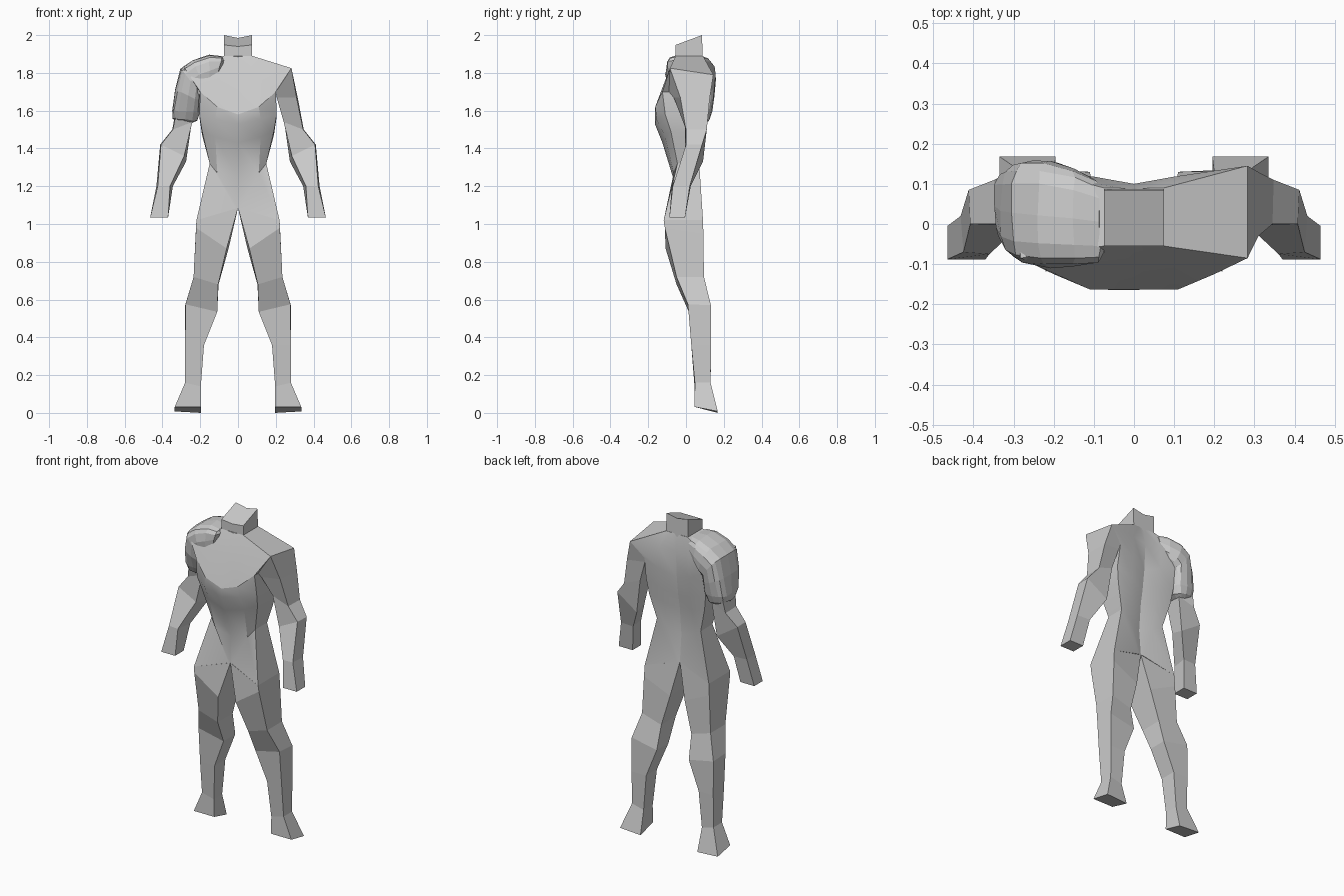
import bpy, bmesh, math, random
from mathutils import Vector

random.seed(4)

def material(name, v):
    m = bpy.data.materials.new(name)
    m.diffuse_color = (v, v, v, 1)
    return m

grey = material("plain grey", 0.6)

def loft(name, rings, side=1, smooth=None):
    """Skin closed rings of points, cap both ends; side=-1 mirrors in x."""
    bm = bmesh.new()
    vr = [[bm.verts.new((p[0] * side, p[1], p[2])) for p in r] for r in rings]
    n = len(rings[0])
    for a, b in zip(vr, vr[1:]):
        for i in range(n):
            j = (i + 1) % n
            bm.faces.new((a[i], a[j], b[j], b[i]))
    bm.faces.new(vr[0])
    bm.faces.new(vr[-1])
    bmesh.ops.recalc_face_normals(bm, faces=bm.faces)
    me = bpy.data.meshes.new(name)
    bm.to_mesh(me)
    bm.free()
    me.materials.append(grey)
    ob = bpy.data.objects.new(name, me)
    bpy.context.collection.objects.link(ob)
    if smooth:
        bpy.ops.object.select_all(action='DESELECT')
        ob.select_set(True)
        bpy.context.view_layer.objects.active = ob
        bpy.ops.object.shade_smooth_by_angle(angle=math.radians(smooth))
    return ob

def full(half):
    """Half section from front centre to back centre -> full ring."""
    return half + [(-x, y, z) for x, y, z in reversed(half[1:-1])]

# Torso: half sections from the neck base down to the hips
torso = [
    [(0, -.055, 1.885), (.04, -.055, 1.89), (.075, -.055, 1.89), (.075, .09, 1.89), (.04, .09, 1.89), (0, .085, 1.89)],
    [(0, -.105, 1.77), (.1, -.103, 1.78), (.283, -.085, 1.825), (.283, .145, 1.79), (.1, .118, 1.79), (0, .1, 1.79)],
    [(0, -.163, 1.58), (.11, -.163, 1.62), (.2, -.125, 1.70), (.2, .12, 1.70), (.1, .115, 1.66), (0, .09, 1.62)],
    [(0, -.165, 1.53), (.12, -.155, 1.555), (.205, -.11, 1.58), (.205, .1, 1.57), (.1, .1, 1.53), (0, .075, 1.50)],
    [(0, -.125, 1.43), (.12, -.11, 1.46), (.19, -.08, 1.49), (.19, .09, 1.47), (.09, .085, 1.44), (0, .06, 1.42)],
    [(0, -.07, 1.25), (.11, -.065, 1.27), (.15, -.045, 1.32), (.15, .07, 1.32), (.08, .065, 1.28), (0, .045, 1.25)],
    [(0, -.075, 1.085), (.01, -.075, 1.08), (.22, -.118, 1.02), (.22, .09, 1.02), (.02, .065, 1.08), (0, .06, 1.085)],
]
loft("torso", [full(h) for h in torso], smooth=22)

# Neck with sloping top
neck = [
    [(0, -.055, 1.87), (.075, -.055, 1.87), (.075, .088, 1.87), (0, .088, 1.87)],
    [(0, -.055, 1.94), (.075, -.055, 1.948), (.075, .085, 2.0), (0, .085, 1.985)],
]
loft("neck", [full(h) for h in neck])

# Limb rings: front inner, front outer, back outer, back inner
leg = [
    [(0, -.075, 1.085), (.22, -.118, 1.02), (.22, .09, 1.02), (0, .06, 1.085)],
    [(.06, -.108, .87), (.222, -.112, .98), (.224, .092, .95), (.05, .085, .87)],
    [(.105, -.05, .68), (.235, -.05, .72), (.235, .095, .72), (.103, .095, .68)],
    [(.11, .015, .535), (.278, .01, .575), (.28, .132, .57), (.11, .13, .535)],
    [(.18, .028, .36), (.28, .028, .36), (.28, .133, .36), (.18, .133, .36)],
    [(.197, .045, .14), (.28, .047, .16), (.28, .13, .16), (.2, .13, .14)],
    [(.195, .045, .032), (.335, .045, .032), (.335, .168, .008), (.195, .168, 0)],
]
arm = [
    [(.2, -.09, 1.70), (.283, -.085, 1.825), (.283, .145, 1.79), (.2, .12, 1.70)],
    [(.205, -.065, 1.67), (.31, -.03, 1.67), (.318, .125, 1.66), (.205, .11, 1.67)],
    [(.242, -.005, 1.54), (.345, 0, 1.5), (.348, .11, 1.5), (.245, .1, 1.54)],
    [(.285, -.005, 1.36), (.408, 0, 1.42), (.412, .085, 1.42), (.275, .09, 1.33)],
    [(.36, -.075, 1.2), (.425, -.07, 1.2), (.432, .02, 1.2), (.345, .025, 1.2)],
    [(.37, -.088, 1.035), (.465, -.088, 1.035), (.465, -.005, 1.035), (.37, -.005, 1.035)],
]
for s, tag in ((1, "left"), (-1, "right")):
    loft(tag + "_leg", leg, s)
    loft(tag + "_arm", arm, s)

# Shoulder pad: lumpy rounded rings swept from the neck over the shoulder
# each ring: outer x, outer z, inner x, inner z, front y, back y
pad = [
    (-.075, 1.875, -.085, 1.83, -.075, .085),
    (-.085, 1.89, -.11, 1.77, -.1, .11),
    (-.15, 1.895, -.15, 1.73, -.108, .14),
    (-.24, 1.868, -.18, 1.71, -.108, .156),
    (-.305, 1.825, -.195, 1.69, -.1, .156),
    (-.332, 1.71, -.197, 1.65, -.085, .15),
    (-.35, 1.60, -.2, 1.59, -.05, .138),
    (-.345, 1.56, -.215, 1.545, -.025, .125),
    (-.32, 1.54, -.25, 1.53, 0, .1),
]
N = 16
rings = []
for ox, oz, ix, iz, y0, y1 in pad:
    ring = []
    for k in range(N):
        a = 2 * math.pi * k / N
        c, s = math.cos(a), math.sin(a)
        u = math.copysign(abs(c) ** .6, c) * .5 + .5
        v = math.copysign(abs(s) ** .6, s) * .5 + .5
        p = Vector((ix + (ox - ix) * u, y0 + (y1 - y0) * v, iz + (oz - iz) * u))
        ring.append(p + Vector([random.uniform(-.003, .003) for _ in range(3)]))
    rings.append(ring)
loft("shoulder_pad", rings)
